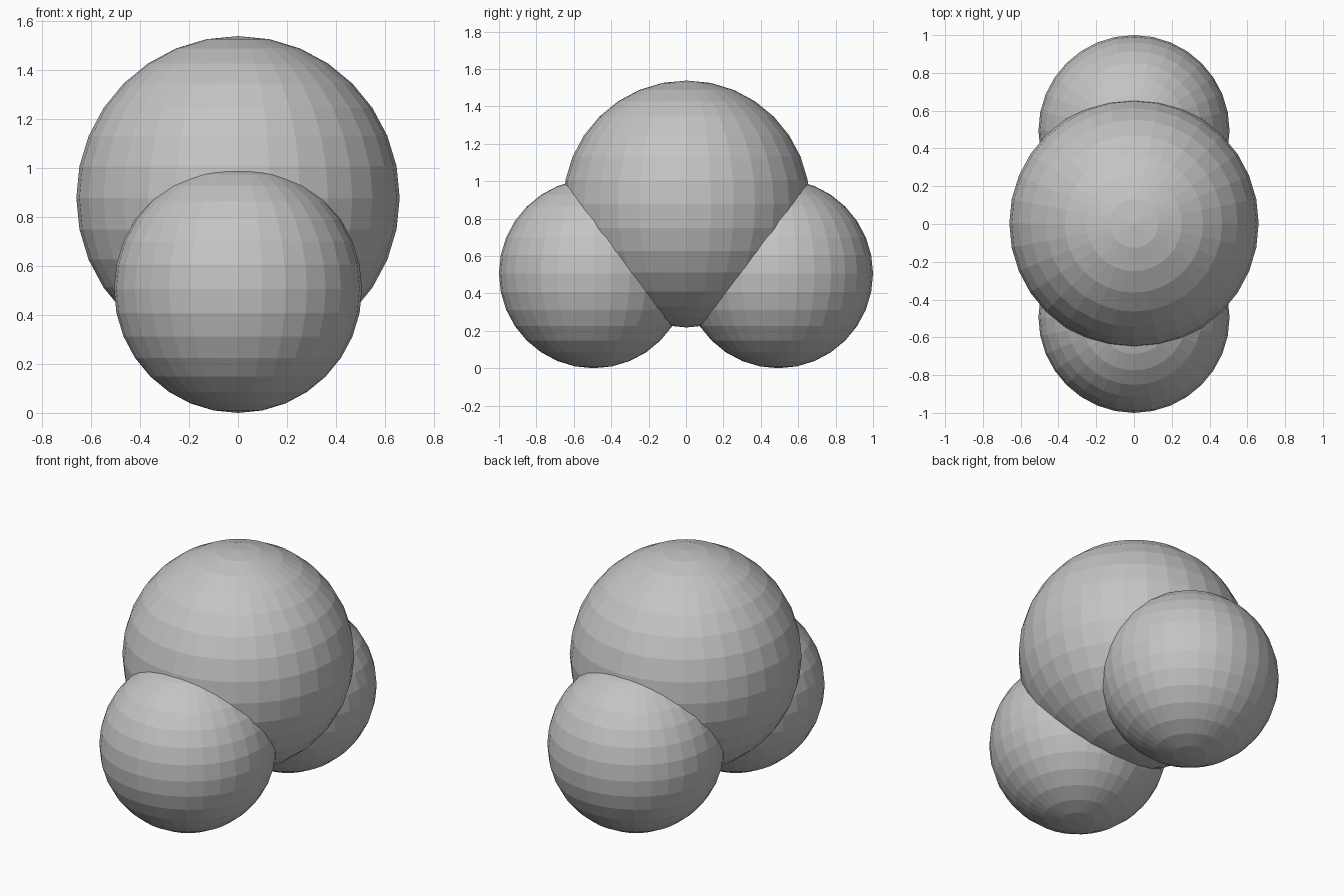
import bpy

cube = bpy.data.objects.get("Cube")
if cube:
    bpy.data.objects.remove(cube, do_unlink=True)

# One plain grey for every part
grey = bpy.data.materials.new("plain_grey")
grey.use_nodes = True
colour = (0.55, 0.55, 0.55, 1)
grey.diffuse_color = colour
bsdf = next(n for n in grey.node_tree.nodes if n.type == "BSDF_PRINCIPLED")
bsdf.inputs["Base Color"].default_value = colour


def ball(name, radius, y, z):
    """Flat-faceted ball with upright poles."""
    bpy.ops.mesh.primitive_uv_sphere_add(
        segments=32, ring_count=16, radius=radius, location=(0, y, z))
    obj = bpy.context.object
    obj.name = obj.data.name = name
    obj.data.materials.append(grey)
    bpy.ops.object.shade_flat()
    return obj


# Large central ball
ball("central_ball", 0.66, 0.003, 0.878)

# Two smaller balls, sunk into it low at the front and the back
small_radius = 0.506
for name, side in (("front_ball", -1), ("back_ball", 1)):
    ball(name, small_radius, side * (1 - small_radius), small_radius)
